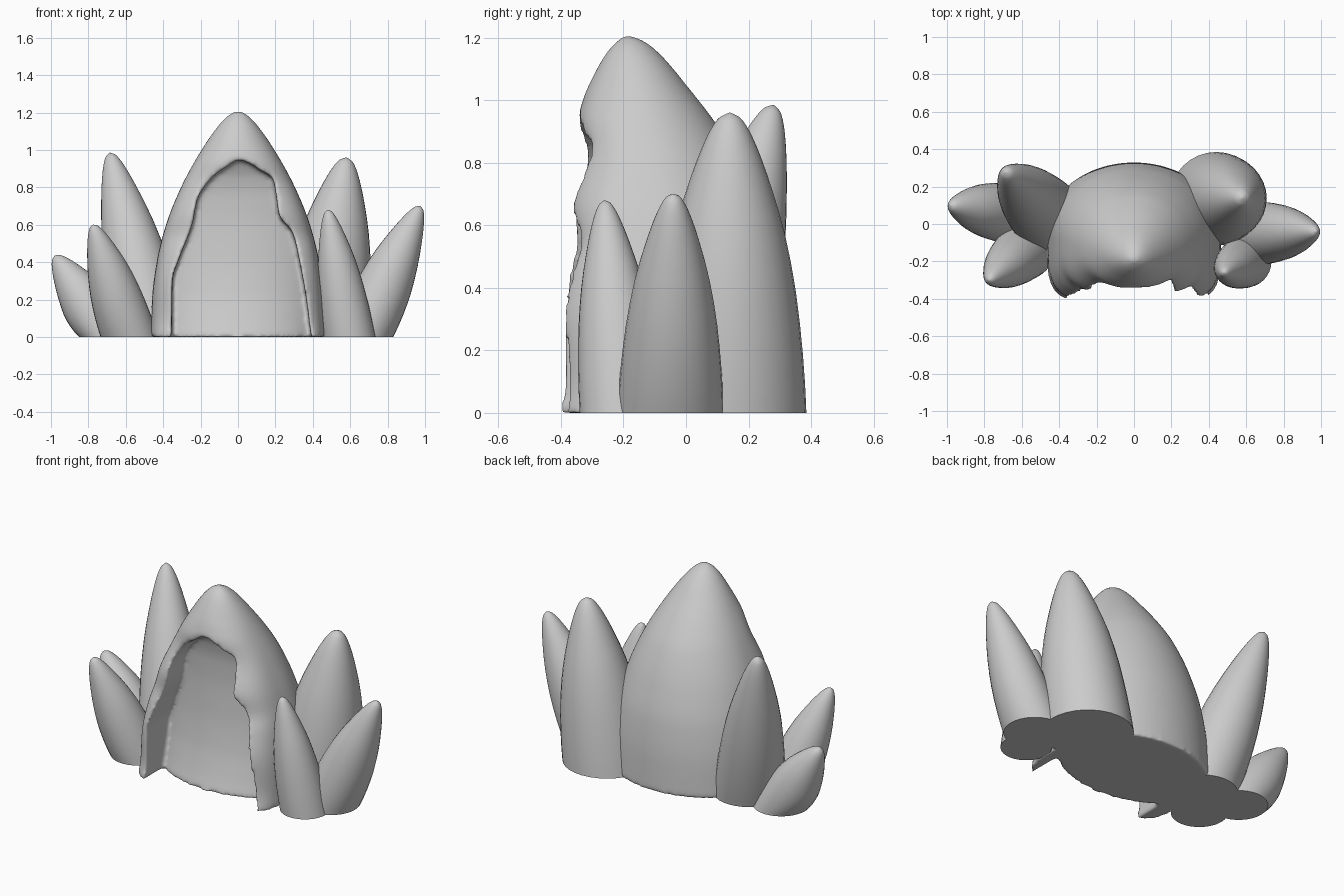
import bpy, bmesh, math
from mathutils import Vector, Quaternion

if "Cube" in bpy.data.objects:
    bpy.data.objects.remove(bpy.data.objects["Cube"])


def table(points, z, smooth=True):
    # profile lookup: smooth (monotone cubic) or straight between points
    if z <= points[0][0]:
        return points[0][1]
    if z >= points[-1][0]:
        return points[-1][1]
    d = [(q[1] - p[1]) / (q[0] - p[0]) for p, q in zip(points, points[1:])]
    k = next(i for i in range(len(d)) if z <= points[i + 1][0])
    (a, u), (b, v) = points[k], points[k + 1]
    t, h = (z - a) / (b - a), b - a
    if not smooth:
        return u + (v - u) * t

    def slope(i):
        if i == 0 or i == len(d):
            return d[min(i, len(d) - 1)]
        return 2 * d[i - 1] * d[i] / (d[i - 1] + d[i]) if d[i - 1] * d[i] > 0 else 0
    return (u * (1 + 2 * t) * (1 - t) ** 2 + v * t * t * (3 - 2 * t)
            + h * t * (1 - t) * (slope(k) * (1 - t) - slope(k + 1) * t))


def loft(name, rings):
    # skin a stack of closed rings and cap both ends
    bm = bmesh.new()
    rows = [[bm.verts.new(p) for p in ring] for ring in rings]
    n = len(rows[0])
    for a, b in zip(rows, rows[1:]):
        for i in range(n):
            j = (i + 1) % n
            bm.faces.new((a[i], a[j], b[j], b[i]))
    bm.faces.new(rows[0][::-1])
    bm.faces.new(rows[-1])
    bmesh.ops.recalc_face_normals(bm, faces=bm.faces)
    me = bpy.data.meshes.new(name)
    bm.to_mesh(me)
    bm.free()
    ob = bpy.data.objects.new(name, me)
    bpy.context.collection.objects.link(ob)
    return ob


# central rock: half width, back and front outline by height
HALF = [(0, .467), (.2, .46), (.4, .435), (.6, .385), (.8, .305), (1, .195),
        (1.13, .105), (1.18, .058), (1.2, .03), (1.21, .004)]
BACK = [(0, .33), (.2, .325), (.4, .305), (.6, .255), (.8, .175), (.92, .10),
        (1.05, 0), (1.15, -.085), (1.19, -.135), (1.21, -.186)]
FRONT = [(0, -.43), (.1, -.415), (.3, -.43), (.45, -.405), (.55, -.375), (.65, -.385),
         (.85, -.34), (.93, -.346), (1, -.33), (1.1, -.285), (1.17, -.24), (1.21, -.194)]
rings = []
for k in range(61):
    z = 1.21 * (1 - (1 - k / 60) ** 1.4)
    hw, yb, yf = table(HALF, z), table(BACK, z), table(FRONT, z)
    yc = -.03 - .16 * (z / 1.21) ** 1.5
    yc = min(max(yc, yf + .004), yb - .004)
    power = 5 - 3 * min(1, z / 1.05)
    ring = []
    for i in range(72):
        a = 2 * math.pi * i / 72
        c, s = math.cos(a), math.sin(a)
        e = 2 / power if s < 0 else 1
        x = hw * math.copysign(abs(c) ** e, c)
        y = yc + ((yb - yc) * s if s > 0 else -(yc - yf) * abs(s) ** e)
        ring.append((x, y, z))
    rings.append(ring)
rock = loft("cave_rock", rings)

# wavy arched hollow in the front
LEFT = [(0, -.355), (.3, -.35), (.43, -.31), (.6, -.245), (.74, -.215),
        (.86, -.13), (.91, -.06), (.945, -.01)]
RIGHT = [(0, .39), (.2, .365), (.42, .325), (.56, .29), (.65, .22), (.78, .2),
         (.85, .185), (.89, .12), (.93, .06), (.945, .02)]
DEPTH = [(0, -.325), (.1, -.29), (.25, -.25), (.45, -.22),
         (.65, -.208), (.75, -.21), (.85, -.225), (.945, -.265)]
rings = []
for k in range(-1, 61):
    z = .945 * k / 60
    xl, xr = table(LEFT, z), table(RIGHT, z)
    ring = [(xl, -.6, z), (xr, -.6, z)]
    bulge = 1 - .7 * max(0, z) / .945
    for i in range(21):
        u = 1 - i / 10
        x = (xl + xr) / 2 + u * (xr - xl) / 2
        curve = .325 * (1 - math.sqrt(1 - (x / .465) ** 2))
        ring.append((x, table(DEPTH, z) + bulge * curve, z))
    rings.append(ring)
cutter = loft("hollow_cutter", rings)
cutter.hide_render = True
cutter.hide_viewport = True

m = rock.modifiers.new("hollow", 'BOOLEAN')
m.object, m.operation, m.solver = cutter, 'DIFFERENCE', 'EXACT'
m = rock.modifiers.new("remesh", 'REMESH')
m.mode, m.voxel_size, m.use_smooth_shade = 'VOXEL', .012, True
m = rock.modifiers.new("soften", 'SMOOTH')
m.factor, m.iterations = .5, 10

# leaning spikes around the rock: base, radius, tip
TAPER = [(0, 1), (.1, .98), (.2, .95), (.4, .86), (.6, .71), (.75, .54), (.85, .405),
         (.92, .29), (.96, .205), (.985, .125), (1, .005)]
SPIKES = {
    "left_back_spike": ((-.45, .03), .20, (-.685, .28, .985)),
    "left_front_spike": ((-.58, -.14), .155, (-.775, -.30, .60)),
    "left_outer_spike": ((-.69, .06), .16, (-.98, .10, .435)),
    "right_back_spike": ((.44, .135), .25, (.58, .14, .96)),
    "right_front_spike": ((.595, -.20), .14, (.48, -.26, .68)),
    "right_outer_spike": ((.66, -.05), .17, (.975, -.04, .70)),
}
spikes = []
for name, (base, r, tip) in SPIKES.items():
    start, end = Vector((*base, 0)), Vector(tip)
    tilt = Vector((0, 0, 1)).rotation_difference(end - start)
    rings = []
    for t in (0, .05, .1, .2, .3, .4, .5, .6, .68, .75, .8, .85, .89, .92, .94, .96, .975, .985, .994, 1):
        q = Quaternion().slerp(tilt, min(1, t * 1.8))
        rad = r * table(TAPER, t)
        mid = start.lerp(end, t)
        ring = []
        for i in range(32):
            a = 2 * math.pi * i / 32
            p = mid + q @ Vector((rad * math.cos(a), rad * math.sin(a), 0))
            p.z = max(0, p.z)
            ring.append(p)
        rings.append(ring)
    spikes.append(loft(name, rings))

# smooth shading, crisp base edges
bpy.ops.object.select_all(action='DESELECT')
for ob in spikes:
    ob.select_set(True)
bpy.context.view_layer.objects.active = spikes[0]
bpy.ops.object.shade_smooth_by_angle(angle=math.radians(45))
